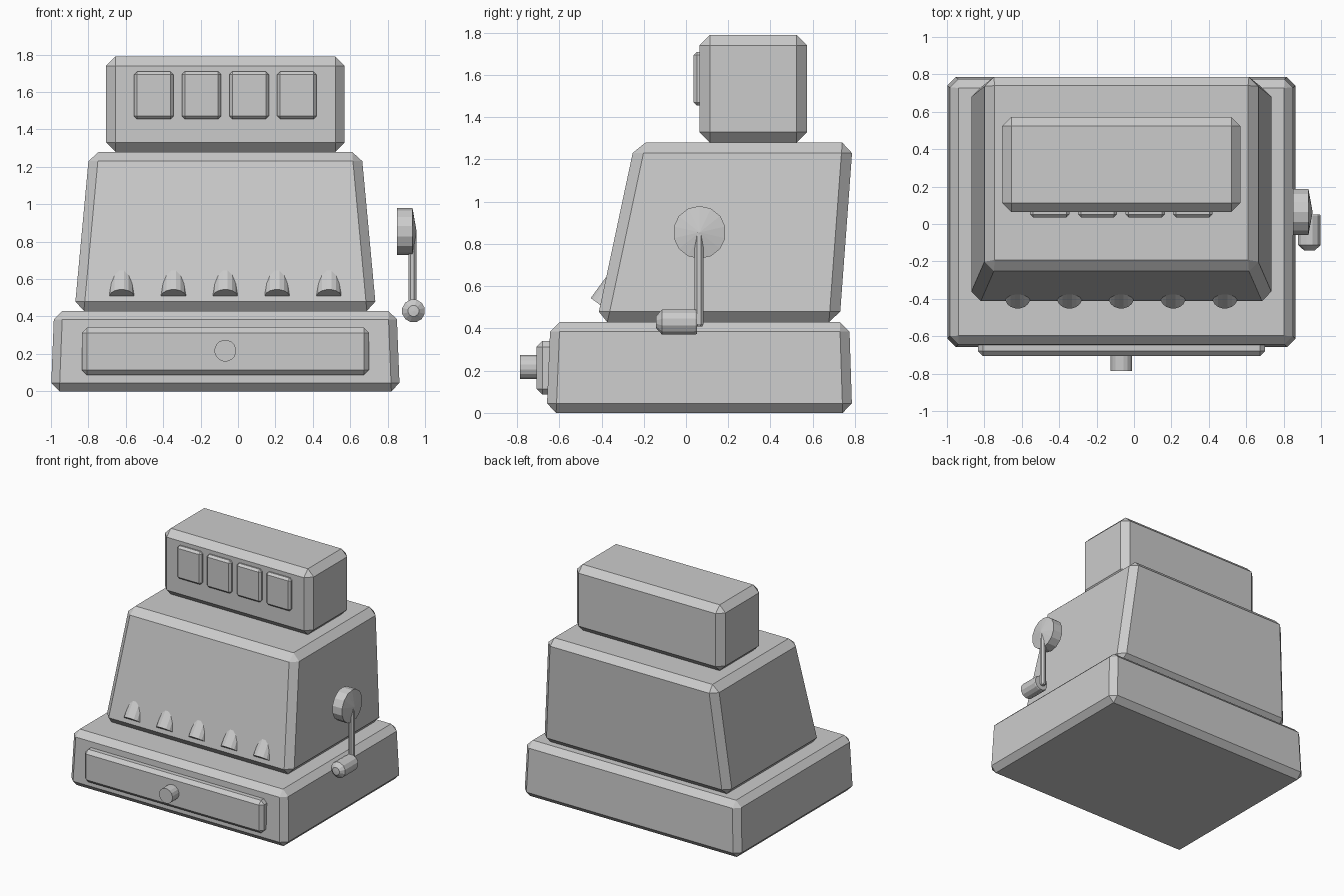
import bpy, bmesh, math
from mathutils import Vector

cube = bpy.data.objects.get("Cube")
if cube:
    bpy.data.objects.remove(cube, do_unlink=True)

grey = bpy.data.materials.new("light_grey")
grey.use_nodes = True
colour = (0.6, 0.6, 0.6, 1)
grey.diffuse_color = colour
grey.node_tree.nodes["Principled BSDF"].inputs["Base Color"].default_value = colour


def finish(name, bm):
    bmesh.ops.recalc_face_normals(bm, faces=bm.faces)
    mesh = bpy.data.meshes.new(name)
    bm.to_mesh(mesh)
    bm.free()
    mesh.materials.append(grey)
    obj = bpy.data.objects.new(name, mesh)
    bpy.context.collection.objects.link(obj)
    return obj


def tapered_box(name, z0, z1, bottom, top, bevel):
    """Chamfered box; bottom and top are (x0, x1, y0, y1)."""
    bm = bmesh.new()
    rings = []
    for z, (x0, x1, y0, y1) in ((z0, bottom), (z1, top)):
        corners = ((x0, y0), (x1, y0), (x1, y1), (x0, y1))
        rings.append([bm.verts.new((x, y, z)) for x, y in corners])
    low, high = rings
    bm.faces.new(low)
    bm.faces.new(high)
    for i in range(4):
        j = (i + 1) % 4
        bm.faces.new((low[i], low[j], high[j], high[i]))
    obj = finish(name, bm)
    mod = obj.modifiers.new("chamfer", "BEVEL")
    mod.width = bevel
    mod.segments = 1
    return obj


def lathe(name, origin, axis, profile, sides):
    """Turned part; profile is a list of (distance along axis, radius)."""
    bm = bmesh.new()
    turn = Vector(axis).to_track_quat("Z", "Y")
    rings = []
    for d, r in profile:
        count = sides if r > 0 else 1
        angles = [math.tau * (i + 0.5) / sides for i in range(count)]
        rings.append([bm.verts.new(Vector(origin) + turn @ Vector(
            (r * math.cos(a), r * math.sin(a), d))) for a in angles])
    for a, b in zip(rings, rings[1:]):
        for i in range(sides):
            j = (i + 1) % sides
            if len(b) == 1:
                bm.faces.new((a[i], a[j], b[0]))
            else:
                bm.faces.new((a[i], a[j], b[j], b[i]))
    for ring in (rings[0], rings[-1]):
        if len(ring) > 1:
            bm.faces.new(ring)
    return finish(name, bm)


MID = -0.068  # centre line of the cabinet

# Stacked cabinet: drawer base, sloped body, display head
tapered_box("base", 0, 0.43, (-1, 0.865, -0.66, 0.787),
            (-0.983, 0.848, -0.642, 0.773), 0.045)
tapered_box("body", 0.43, 1.28, (-0.874, 0.739, -0.423, 0.727),
            (-0.795, 0.66, -0.242, 0.79), 0.05)
head = (-0.705, 0.57, 0.063, 0.573)
tapered_box("display_head", 1.28, 1.79, head, head, 0.05)

# Display windows
for i in range(4):
    x = MID + (i - 1.5) * 0.255
    rect = (x - 0.105, x + 0.105, 0.036, 0.09)
    tapered_box(f"display_window_{i + 1}", 1.455, 1.71, rect, rect, 0.016)

# Drawer front and its knob
front = (-0.835, 0.70, -0.707, -0.6)
tapered_box("drawer_front", 0.087, 0.34, front, front, 0.027)
lathe("drawer_knob", (MID, -0.68, 0.217), (0, -1, 0),
      [(0, 0.058), (0.107, 0.058)], 16)

# Keys: tilted cylinders sunk into the sloped front
for i in range(5):
    x = MID + (i - 2) * 0.277
    lathe(f"key_{i + 1}", (x, -0.398, 0.505), (0, 0.59, 0.81),
          [(0, 0.067), (0.2, 0.067)], 16)

# Crank: hub, arm and grip
lathe("crank_hub", (0.85, 0.064, 0.855), (1, 0, 0),
      [(0, 0.125), (0.083, 0.125), (0.105, 0)], 14)
lathe("crank_arm", (0.932, 0.062, 0.408), (0, 0, 1),
      [(0, 0.015), (0.012, 0.023), (0.445, 0.023), (0.457, 0.015)], 8)
lathe("crank_grip", (0.938, 0.052, 0.43), (0, -1, 0),
      [(0, 0.058), (0.01, 0.062), (0.165, 0.062), (0.193, 0.03), (0.195, 0)], 12)
